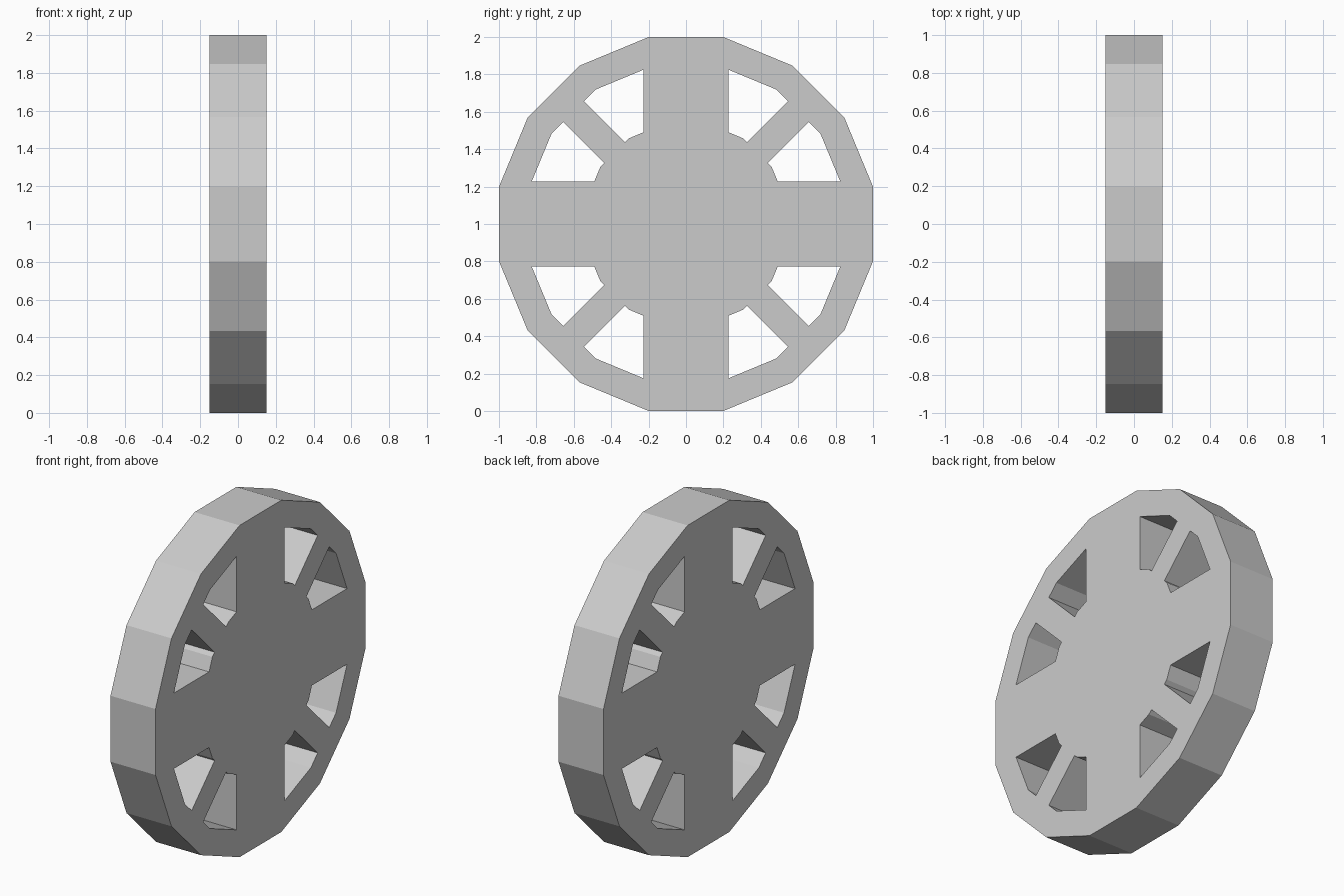
import bpy
from math import cos, sin, radians, sqrt

if "Cube" in bpy.data.objects:
    bpy.data.objects.remove(bpy.data.objects["Cube"])

HALF_WIDTH = 0.15       # half thickness of the wheel along x
RIM_IN, HUB = 0.849, 0.54   # apothems of rim opening and hub (16 sided)
SPOKE, DIAG = 0.228, 0.078  # half widths of the wide and thin spokes


def vertex(apothem, deg):
    r = apothem / cos(radians(11.25))
    return (r * sin(radians(deg)), r * cos(radians(deg)))


def on_upper_edge(apothem):
    # where the wide spoke's side meets the ring edge facing 22.5 degrees
    x, y = vertex(apothem, 33.75)
    return (SPOKE, y + (x - SPOKE) * (sqrt(2) - 1))


def on_diagonal_edge(apothem):
    # where the thin spoke's side meets the ring edge facing 45 degrees
    return ((apothem - DIAG) / sqrt(2), (apothem + DIAG) / sqrt(2))


def add_loop(curve, pts):
    s = curve.splines.new('POLY')
    s.points.add(len(pts) - 1)
    for p, (x, y) in zip(s.points, pts):
        p.co = (x, y, 0, 1)
    s.use_cyclic_u = True


curve = bpy.data.curves.new("wheel", 'CURVE')
curve.dimensions = '2D'
curve.fill_mode = 'BOTH'
curve.extrude = HALF_WIDTH

# Outer rim
add_loop(curve, [vertex(1.0, 11.25 + 22.5 * i) for i in range(16)])

# Eight openings between the spokes, mirrored from one
hole = [on_upper_edge(RIM_IN), vertex(RIM_IN, 33.75), on_diagonal_edge(RIM_IN),
        on_diagonal_edge(HUB), vertex(HUB, 33.75), on_upper_edge(HUB)]
for sx in (1, -1):
    for sy in (1, -1):
        add_loop(curve, [(sx * x, sy * y) for x, y in hole])
        add_loop(curve, [(sx * y, sy * x) for x, y in hole])

# Stand the wheel upright with its axle along x
wheel = bpy.data.objects.new("wheel", curve)
bpy.context.collection.objects.link(wheel)
wheel.rotation_euler = (radians(90), 0, radians(90))
wheel.location = (0, 0, 1)
bpy.context.view_layer.objects.active = wheel
wheel.select_set(True)
bpy.ops.object.convert(target='MESH')
bpy.ops.object.shade_flat()
